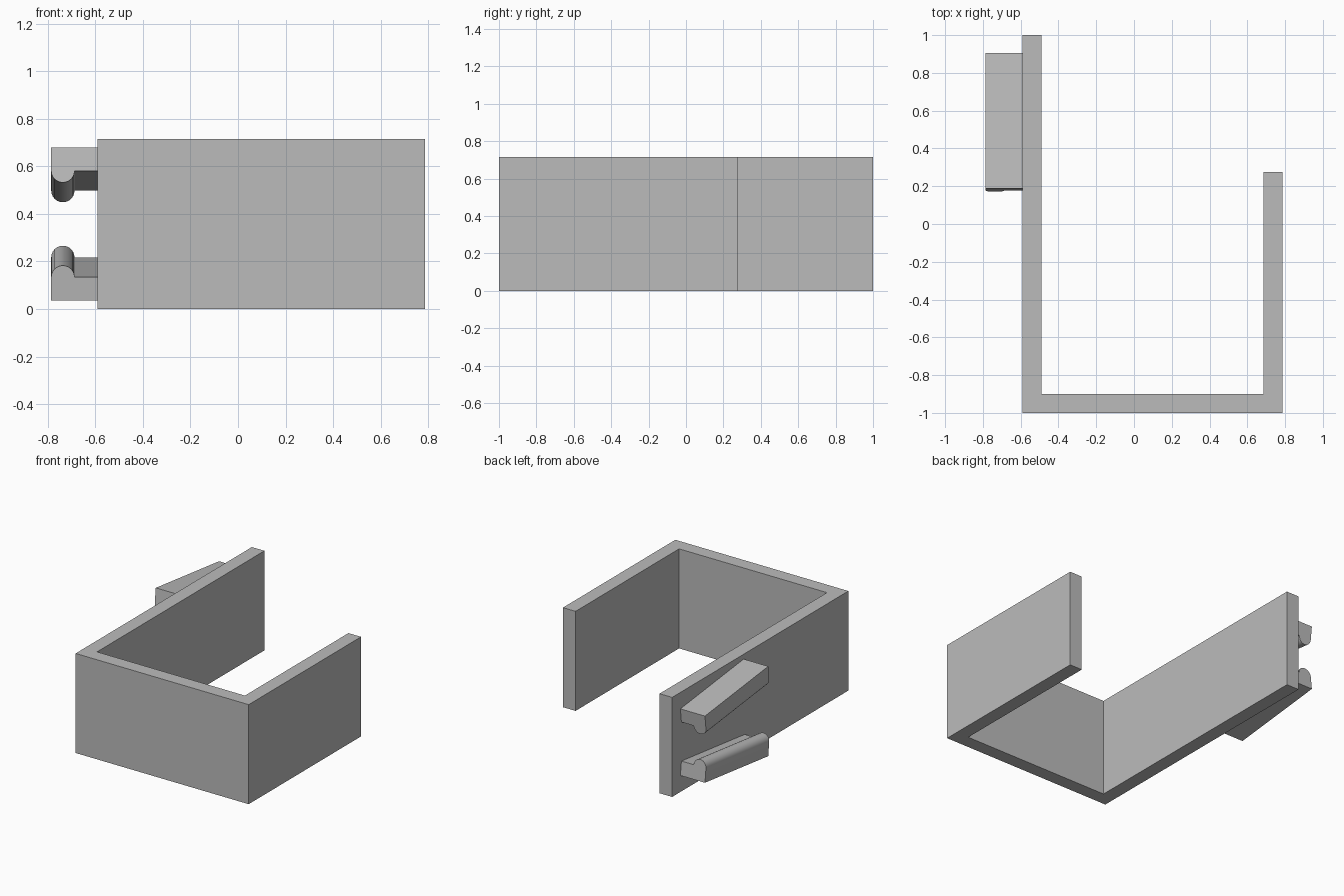
import bpy
import bmesh
import math
from mathutils import Matrix, Vector

cube = bpy.data.objects.get("Cube")
if cube:
    bpy.data.objects.remove(cube, do_unlink=True)

HEIGHT = 0.715
OUTER_X = -0.59      # outer face of the long wall

grey = bpy.data.materials.new("grey")
grey.use_nodes = True
grey.diffuse_color = (0.5, 0.5, 0.5, 1)
grey.node_tree.nodes["Principled BSDF"].inputs["Base Color"].default_value = (0.5, 0.5, 0.5, 1)


def prism(name, outline, extrusion, matrix=Matrix()):
    """Extrude a closed outline of points along a vector, then place it."""
    bm = bmesh.new()
    face = bm.faces.new([bm.verts.new(p) for p in outline])
    moved = bmesh.ops.extrude_face_region(bm, geom=[face])["geom"]
    verts = [v for v in moved if isinstance(v, bmesh.types.BMVert)]
    bmesh.ops.translate(bm, verts=verts, vec=Vector(extrusion))
    bm.transform(matrix)
    bmesh.ops.recalc_face_normals(bm, faces=bm.faces)
    mesh = bpy.data.meshes.new(name)
    bm.to_mesh(mesh)
    bm.free()
    mesh.materials.append(grey)
    obj = bpy.data.objects.new(name, mesh)
    bpy.context.collection.objects.link(obj)
    return obj


# U-shaped bracket with one long and one short wall
plan = [(OUTER_X, -1), (0.785, -1), (0.785, 0.275), (0.685, 0.275),
        (0.685, -0.9), (-0.49, -0.9), (-0.49, 1), (OUTER_X, 1)]
prism("bracket", [(x, y, 0) for x, y in plan], (0, 0, HEIGHT))

# Rail section: flat arm with a rounded lip along its outer edge
RADIUS, ARM = 0.049, 0.1
lip_x = -0.785 + RADIUS
section = [(OUTER_X, 0, 0), (-0.785, 0, 0)]
for i in range(13):
    a = math.pi * (1 + i / 12)
    section.append((lip_x + RADIUS * math.cos(a), 0, -ARM + RADIUS * math.sin(a)))
section.append((OUTER_X, 0, -ARM))

# Two tilted rails, mirrored about mid height, closing in toward the back
tilt = Matrix.Translation((0, 0.188, 0.68)) @ Matrix.Rotation(math.radians(-6.6), 4, "X")
flip = Matrix.Translation((0, 0, HEIGHT)) @ Matrix.Scale(-1, 4, (0, 0, 1))
for name, matrix in (("upper_rail", tilt), ("lower_rail", flip @ tilt)):
    rail = prism(name, section, (0, 0.723, 0), matrix)
    bpy.ops.object.select_all(action="DESELECT")
    rail.select_set(True)
    bpy.context.view_layer.objects.active = rail
    bpy.ops.object.shade_smooth_by_angle(angle=math.radians(30))
